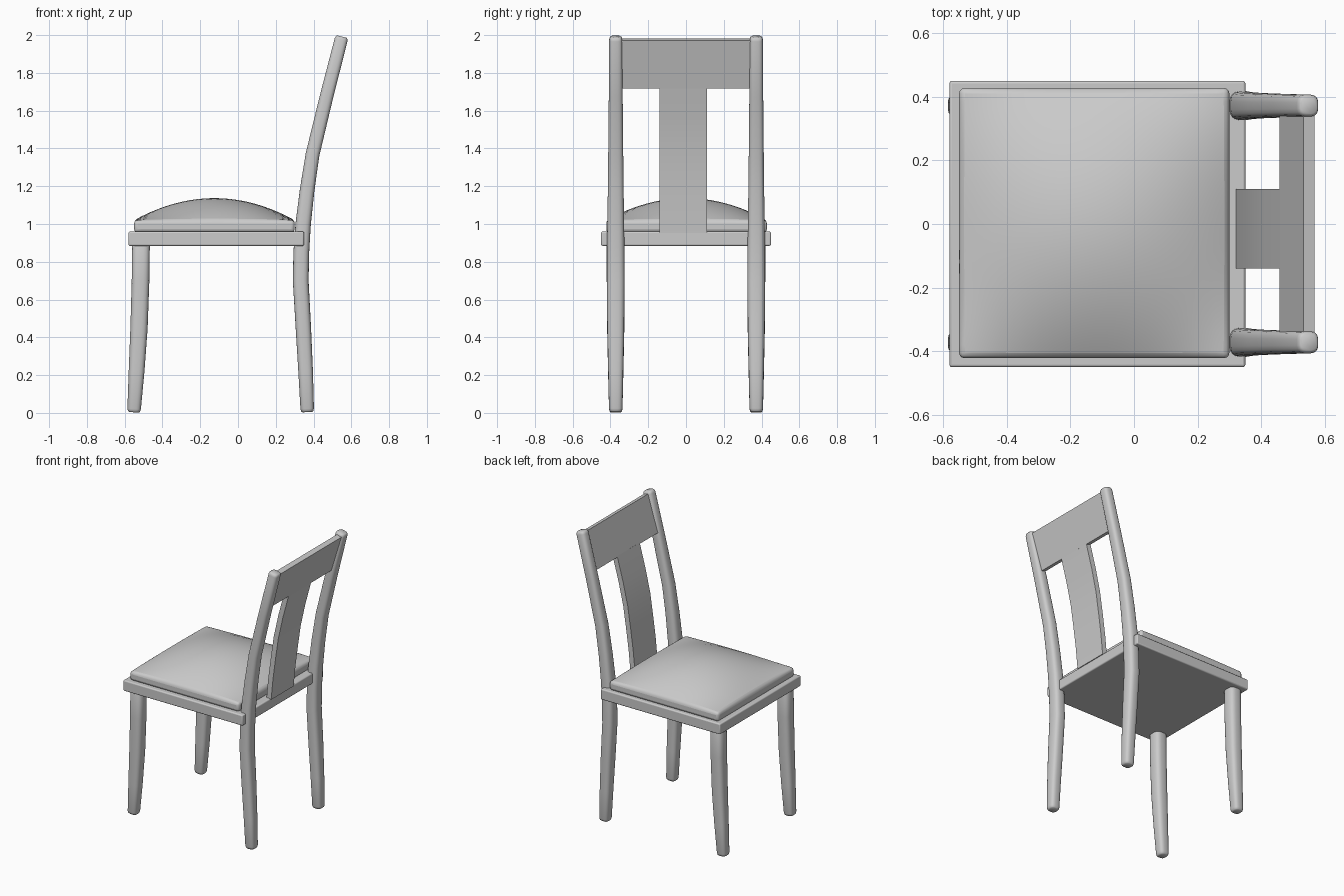
import bpy, bmesh, math
from mathutils import Vector

if "Cube" in bpy.data.objects:
    bpy.data.objects.remove(bpy.data.objects["Cube"])


def finish(name, bm, bevel=0.0, angle=40):
    bmesh.ops.recalc_face_normals(bm, faces=bm.faces)
    mesh = bpy.data.meshes.new(name)
    bm.to_mesh(mesh)
    bm.free()
    ob = bpy.data.objects.new(name, mesh)
    bpy.context.collection.objects.link(ob)
    if bevel:
        mod = ob.modifiers.new("bevel", 'BEVEL')
        mod.width, mod.segments = bevel, 3
        mod.limit_method, mod.angle_limit = 'ANGLE', math.radians(40)
    bpy.ops.object.select_all(action='DESELECT')
    ob.select_set(True)
    bpy.context.view_layer.objects.active = ob
    bpy.ops.object.shade_smooth_by_angle(angle=math.radians(angle))
    return ob


def section(n=20, power=3.0):
    # rounded square outline of half-width 1
    pts = []
    for i in range(n):
        a = 2 * math.pi * (i + 0.5) / n
        c, s = math.cos(a), math.sin(a)
        pts.append((math.copysign(abs(c) ** (2 / power), c),
                    math.copysign(abs(s) ** (2 / power), s)))
    return pts


def loft(name, path, outline, y, round_end=0.0, bevel=0.0):
    # path rows: x, z, half depth in x, half width in y
    rows = [tuple(p) for p in path]
    if round_end:
        def inset(end, nxt):
            d = (Vector(nxt[:2]) - Vector(end[:2])).normalized() * round_end
            small = (end[0], end[1], end[2] * 0.72, end[3] * 0.72)
            full = (end[0] + d.x, end[1] + d.y, end[2], end[3])
            mid = (end[0] + d.x * .3, end[1] + d.y * .3, end[2] * .9, end[3] * .9)
            return small, mid, full
        rows = [*inset(rows[0], rows[1]), *rows[1:-1],
                *reversed(inset(rows[-1], rows[-2]))]
    bm = bmesh.new()
    rings = []
    for i, (x, z, hx, hy) in enumerate(rows):
        a, b = rows[max(i - 1, 0)], rows[min(i + 1, len(rows) - 1)]
        t = Vector((b[0] - a[0], b[1] - a[1])).normalized()
        rings.append([bm.verts.new((x + u * hx * t.y, y + v * hy, z - u * hx * t.x))
                      for u, v in outline])
    n = len(outline)
    for r, s in zip(rings, rings[1:]):
        for i in range(n):
            j = (i + 1) % n
            bm.faces.new((r[i], r[j], s[j], s[i]))
    bm.faces.new(rings[0])
    bm.faces.new(rings[-1])
    return finish(name, bm, bevel)


ROUND = section()
BOX = [(-1, -1), (1, -1), (1, 1), (-1, 1)]

# legs: the back pair runs up into the backrest posts
back_path = [(.367, .004, .036, .036), (.358, .22, .039, .040), (.346, .45, .041, .045),
             (.332, .70, .042, .047), (.335, .85, .042, .046), (.345, 1.0, .041, .045),
             (.366, 1.18, .039, .042), (.395, 1.37, .037, .040), (.470, 1.68, .036, .037),
             (.550, 1.992, .035, .035)]
front_path = [(-.551, .003, .036, .036), (-.537, .22, .042, .041), (-.524, .45, .046, .046),
              (-.516, .70, .047, .048), (-.513, .92, .047, .048)]
for side, y in (("left", -.372), ("right", .372)):
    loft("back_leg_" + side, back_path, ROUND, y, 0.018)
    loft("front_leg_" + side, front_path, ROUND, y, 0.018)

# seat board
bm = bmesh.new()
bmesh.ops.create_cube(bm, size=1)
for v in bm.verts:
    v.co = (-.115 + v.co.x * .93, v.co.y * .90, .922 + v.co.z * .075)
finish("seat_board", bm, 0.008)

# domed cushion
bm = bmesh.new()
bmesh.ops.create_grid(bm, x_segments=20, y_segments=20, size=1)
top = list(bm.verts)
ext = bmesh.ops.extrude_face_region(bm, geom=bm.faces[:], use_keep_orig=True)
base = {g for g in ext["geom"] if isinstance(g, bmesh.types.BMVert)}
for v in bm.verts:
    u, w = v.co.x, v.co.y
    z = .955 if v in base else 1.02 + .117 * (1 - u * u) * (1 - w * w)
    v.co = (-.125 + u * .425, .003 + w * .425, z)
finish("cushion", bm, 0.018)

# backrest: top rail and centre slat
loft("top_rail", [(.474, 1.722, .018, .345), (.550, 1.976, .018, .345)], BOX, 0)
loft("back_slat", [(.338, .955, .018, .125), (.352, 1.10, .018, .125), (.372, 1.25, .018, .125),
                   (.394, 1.40, .018, .125), (.430, 1.56, .018, .125), (.476, 1.73, .018, .125)],
     BOX, -.015)
